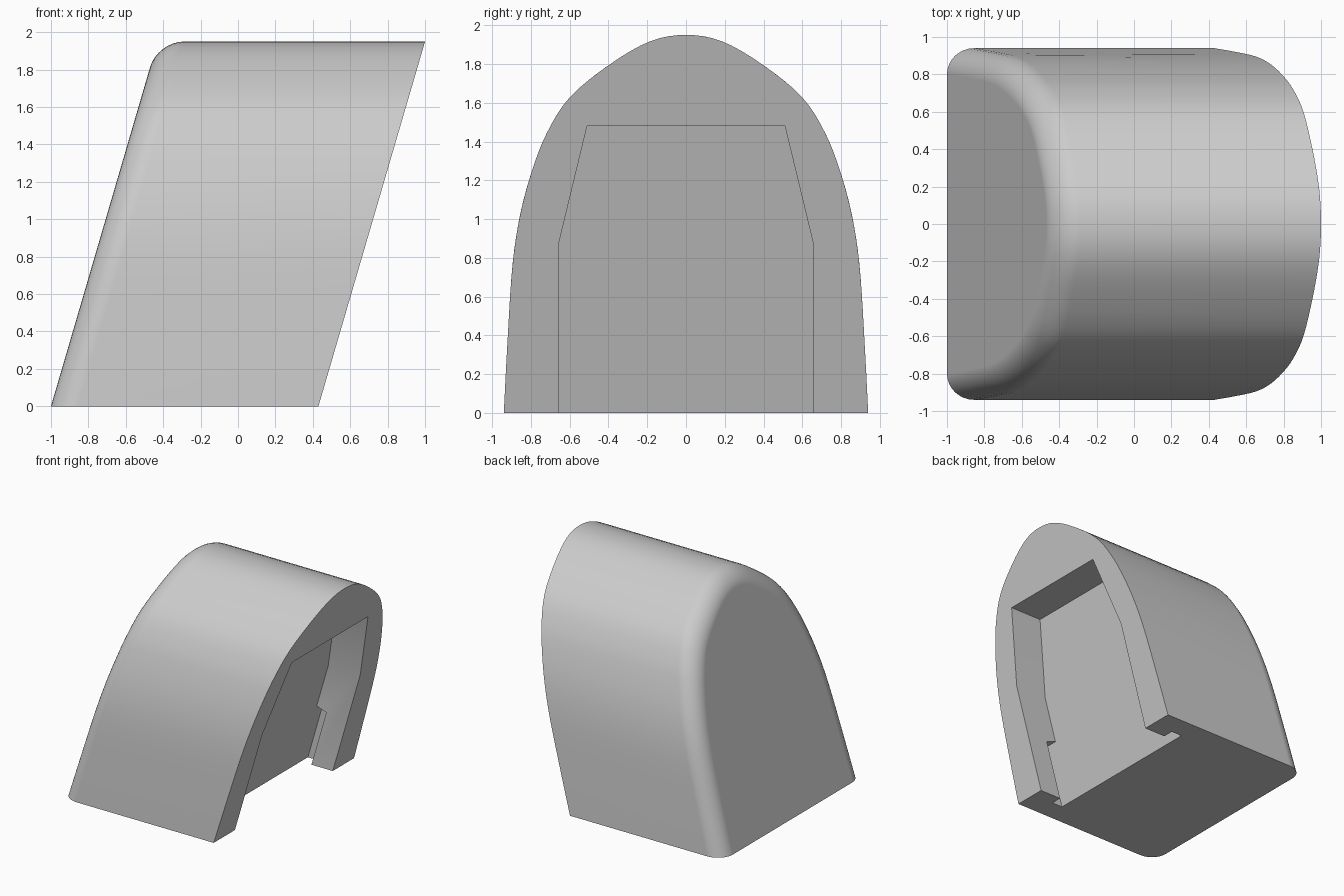
import bpy
import bmesh
import math
from mathutils import Vector

cube = bpy.data.objects.get("Cube")
if cube:
    bpy.data.objects.remove(cube)

LEAN = 0.57 / 1.95          # x shift per unit of height
BACK, FRONT = -1.0, 0.43    # x of the two leaning faces at ground level
POCKET = 0.30               # pocket depth
LIP = 0.20                  # depth at which the side slots begin

grey = bpy.data.materials.new("light grey")
grey.use_nodes = True
grey.diffuse_color = (0.6, 0.6, 0.6, 1)
grey.node_tree.nodes["Principled BSDF"].inputs["Base Color"].default_value = (0.6, 0.6, 0.6, 1)


def mirrored(half):
    """Complete a right-hand outline (bottom to top) with its mirror image."""
    return half + [(-y, z) for y, z in reversed(half) if y > 1e-6]


def smooth_curve(points, steps):
    """Catmull-Rom curve through the points."""
    pts = [Vector(p) for p in points]
    first = 2 * pts[0] - pts[1]
    last = Vector((-pts[-2].x, pts[-2].y))
    pts = [first] + pts + [last]
    out = []
    for a, b, c, d in zip(pts, pts[1:], pts[2:], pts[3:]):
        for i in range(steps):
            t = i / steps
            p = b + (c - a) * (t / 2) + (2 * a - 5 * b + 4 * c - d) * (t * t / 2) \
                + (3 * b - a - 3 * c + d) * (t ** 3 / 2)
            out.append((p.x, p.y))
    return out + [tuple(points[-1])]


def leaning_prism(name, outline, x0, x1, rise=0.0, fillet=0.0):
    """Extrude a y-z outline along x with the lean; rise lifts the rear ring."""
    bm = bmesh.new()
    rings = []
    for x, lift in ((x0, rise), (x1, 0.0)):
        rings.append([bm.verts.new((x + LEAN * (z + lift), y, z + lift)) for y, z in outline])
    rear, front = rings
    cap = bm.faces.new(rear)
    bm.faces.new(front)
    n = len(outline)
    for i in range(n):
        j = (i + 1) % n
        bm.faces.new((rear[i], front[i], front[j], rear[j]))
    bmesh.ops.recalc_face_normals(bm, faces=bm.faces)
    if fillet:
        rim = [e for e in cap.edges if max(v.co.z for v in e.verts) > 1e-4]
        bmesh.ops.bevel(bm, geom=rim, offset=fillet, segments=8, profile=0.5,
                        affect='EDGES', clamp_overlap=False)
    mesh = bpy.data.meshes.new(name)
    bm.to_mesh(mesh)
    bm.free()
    obj = bpy.data.objects.new(name, mesh)
    bpy.context.collection.objects.link(obj)
    mesh.materials.append(grey)
    return obj


# Arched leaning body with a rounded rear rim
arch = [(0.94, 0), (0.922, 0.35), (0.897, 0.74), (0.86, 1.0), (0.80, 1.232),
        (0.72, 1.44), (0.598, 1.63), (0.39, 1.80), (0.185, 1.917), (0, 1.95)]
body = leaning_prism("cover_body", mirrored(smooth_curve(arch, 4)), BACK, FRONT, fillet=0.14)

# Pocket in the front face and the wider slot behind its lip
pocket = leaning_prism("pocket_cutter", mirrored([(0.655, -0.1), (0.655, 0.88), (0.51, 1.48)]),
                       FRONT - POCKET, FRONT + 0.1)
slot = leaning_prism("slot_cutter", mirrored([(0.75, -0.2), (0.75, 0.48)]),
                     FRONT - POCKET, FRONT - LIP, rise=0.03)

bpy.context.view_layer.objects.active = body
for cutter in (pocket, slot):
    cut = body.modifiers.new("cut", 'BOOLEAN')
    cut.operation = 'DIFFERENCE'
    cut.solver = 'EXACT'
    cut.object = cutter
    bpy.ops.object.modifier_apply(modifier=cut.name)
    bpy.data.objects.remove(cutter)

# Smooth shell with crisp pocket edges
bpy.ops.object.select_all(action='DESELECT')
body.select_set(True)
bpy.ops.object.shade_smooth_by_angle(angle=math.radians(30))
weighted = body.modifiers.new("even_shading", 'WEIGHTED_NORMAL')
weighted.keep_sharp = True
